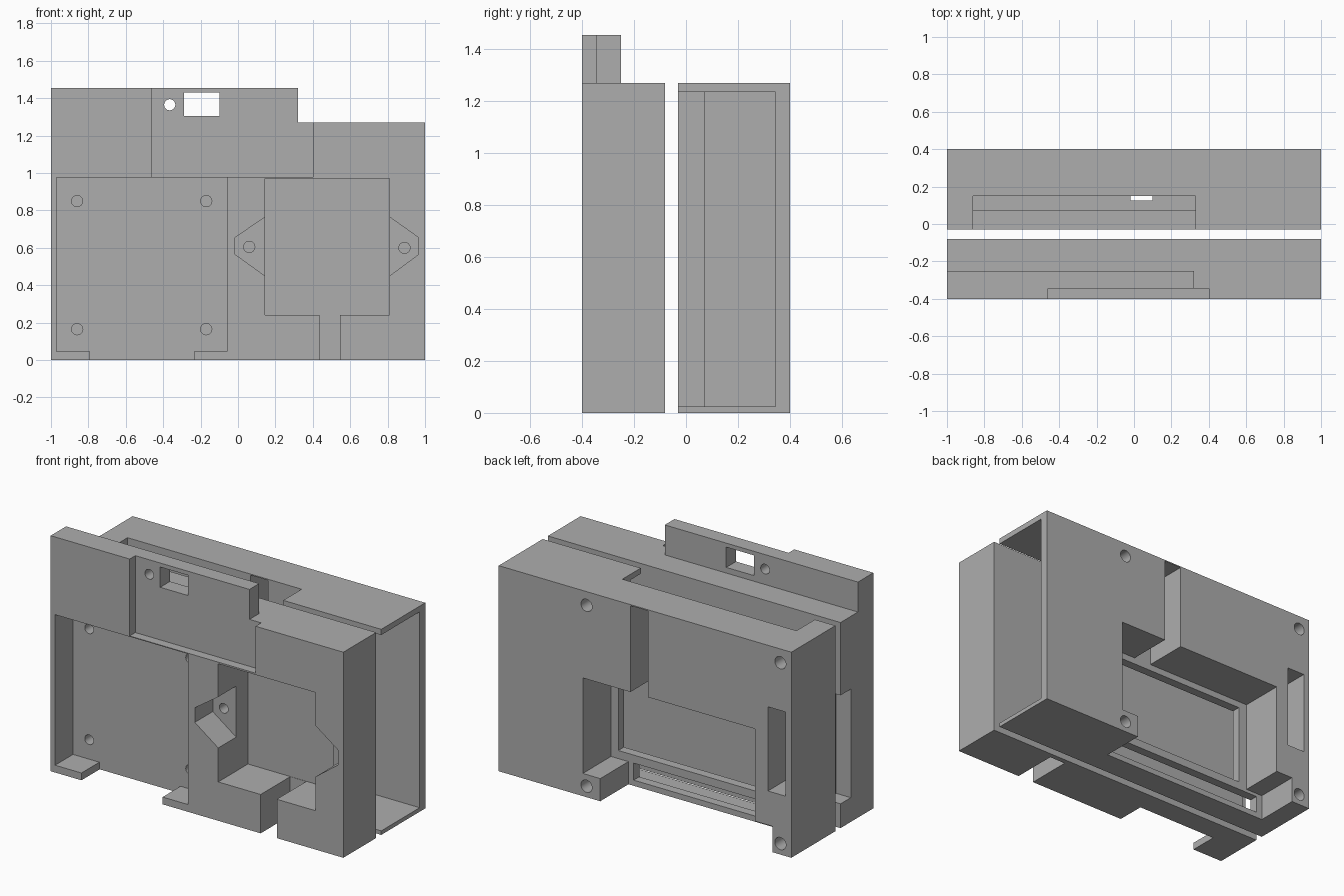
import bpy, bmesh, math
from mathutils import Matrix, Vector

if "Cube" in bpy.data.objects:
    bpy.data.objects.remove(bpy.data.objects["Cube"], do_unlink=True)

grey = bpy.data.materials.new("plain grey")
grey.use_nodes = True
GREY = (0.42, 0.42, 0.42, 1)
grey.diffuse_color = GREY
grey.node_tree.nodes["Principled BSDF"].inputs["Base Color"].default_value = GREY

OUT = 0.05  # overshoot for cuts that leave the part


def to_object(name, bm):
    bmesh.ops.recalc_face_normals(bm, faces=bm.faces)
    mesh = bpy.data.meshes.new(name)
    bm.to_mesh(mesh)
    bm.free()
    mesh.materials.append(grey)
    obj = bpy.data.objects.new(name, mesh)
    bpy.context.collection.objects.link(obj)
    return obj


def box(name, x, y, z):
    bm = bmesh.new()
    bmesh.ops.create_cube(bm, size=1)
    for v in bm.verts:
        v.co = Vector([r[0] if c < 0 else r[1] for c, r in zip(v.co, (x, y, z))])
    return to_object(name, bm)


def rod(name, x, z, radius, y):
    bm = bmesh.new()
    place = Matrix.Translation((x, (y[0] + y[1]) / 2, z)) @ Matrix.Rotation(math.pi / 2, 4, "X")
    bmesh.ops.create_cone(bm, cap_ends=True, segments=24, radius1=radius,
                          radius2=radius, depth=y[1] - y[0], matrix=place)
    return to_object(name, bm)


def prism(name, outline, y):
    bm = bmesh.new()
    face = bm.faces.new([bm.verts.new((x, y[0], z)) for x, z in outline])
    new = bmesh.ops.extrude_face_region(bm, geom=[face])["geom"]
    bmesh.ops.translate(bm, vec=(0, y[1] - y[0], 0),
                        verts=[g for g in new if isinstance(g, bmesh.types.BMVert)])
    return to_object(name, bm)


def cut(part, cutters):
    for cutter in cutters:
        mod = part.modifiers.new("cut", "BOOLEAN")
        mod.operation, mod.solver, mod.object = "DIFFERENCE", "EXACT", cutter
        graph = bpy.context.evaluated_depsgraph_get()
        mesh = bpy.data.meshes.new_from_object(part.evaluated_get(graph))
        part.modifiers.clear()
        part.data = mesh
        bpy.data.objects.remove(cutter, do_unlink=True)


# Front mounting block with a raised tab
F, B = -0.4, -0.08
TOP, TAB = 1.27, 1.455
block = box("front_block", (-1, 1), (F, B), (0, TAB))
front = F - OUT
cutters = [
    box("tab_end", (0.32, 1 + OUT), (front, B + OUT), (TOP, TAB + OUT)),
    box("tab_rear", (-1 - OUT, 1 + OUT), (-0.25, B + OUT), (TOP, TAB + OUT)),
    box("display_recess", (-0.46, 0.40), (front, -0.345), (0.98, TAB + OUT)),
    box("display_window", (-0.29, -0.10), (front, 0), (1.305, 1.43)),
    rod("tab_hole", -0.365, 1.365, 0.03, (front, 0)),
    box("board_pocket", (-0.97, -0.06), (front, -0.225), (0.045, 0.975)),
    box("connector_exit", (-0.79, -0.235), (front, -0.222), (-OUT, 0.37)),
    box("motor_pocket", (0.145, 0.81), (front, -0.11), (0.24, 0.97)),
    prism("motor_ears", [(-0.015, 0.565), (0.145, 0.45), (0.81, 0.45), (0.965, 0.565),
                         (0.965, 0.655), (0.81, 0.765), (0.145, 0.765), (-0.015, 0.655)],
          (front, -0.225)),
    box("cable_slot", (0.435, 0.545), (front, -0.112), (-OUT, 0.26)),
    box("side_notch", (-1 - OUT, -0.9), (-0.18, B + OUT), (0.15, 0.82)),
]
for x, z in [(-0.86, 0.85), (-0.17, 0.85), (-0.86, 0.165), (-0.17, 0.165),
             (0.06, 0.605), (0.89, 0.60)]:
    cutters.append(rod("screw_hole", x, z, 0.03, (-0.3, -0.13)))
cut(block, cutters)

# Rear housing, hollow from the front and open at its left end
F, B = -0.03, 0.4
front, back = F - OUT, B + OUT
WALL = 0.125
housing = box("rear_housing", (-1, 1), (F, B), (0, TOP))
cutters = [
    box("front_hollow", (-0.965, 1 + OUT), (front, 0.07), (0.025, 1.235)),
    box("end_hollow", (0.48, 1 + OUT), (front, 0.345), (0.025, 1.235)),
    box("top_bay", (-0.86, 0.33), (front, 0.15), (0.9, TOP + OUT)),
    box("rear_window", (-0.753, 0.425), (WALL, back), (0.14, 0.73)),
    box("rear_foot_gap", (-0.87, 0.306), (WALL, back), (-OUT, 0.16)),
    box("rear_channel", (-0.02, 0.10), (WALL, back), (0.7, 1.263)),
    box("inner_window", (-0.695, 0.375), (front, WALL + 0.02), (0.19, 0.69)),
    box("inner_slot", (-0.83, 0.27), (0.05, WALL + 0.02), (0.035, 0.14)),
    box("side_slot", (-0.96, -0.84), (0.05, back), (0.37, 0.89)),
]
for x in (-0.925, 0.40):
    for z in (0.068, 1.185):
        cutters.append(rod("screw_hole", x, z, 0.038, (0.0, back)))
cut(housing, cutters)

# Crisp edges, smooth holes
for part in (block, housing):
    part.select_set(True)
    bpy.context.view_layer.objects.active = part
bpy.ops.object.shade_smooth_by_angle(angle=math.radians(30))
